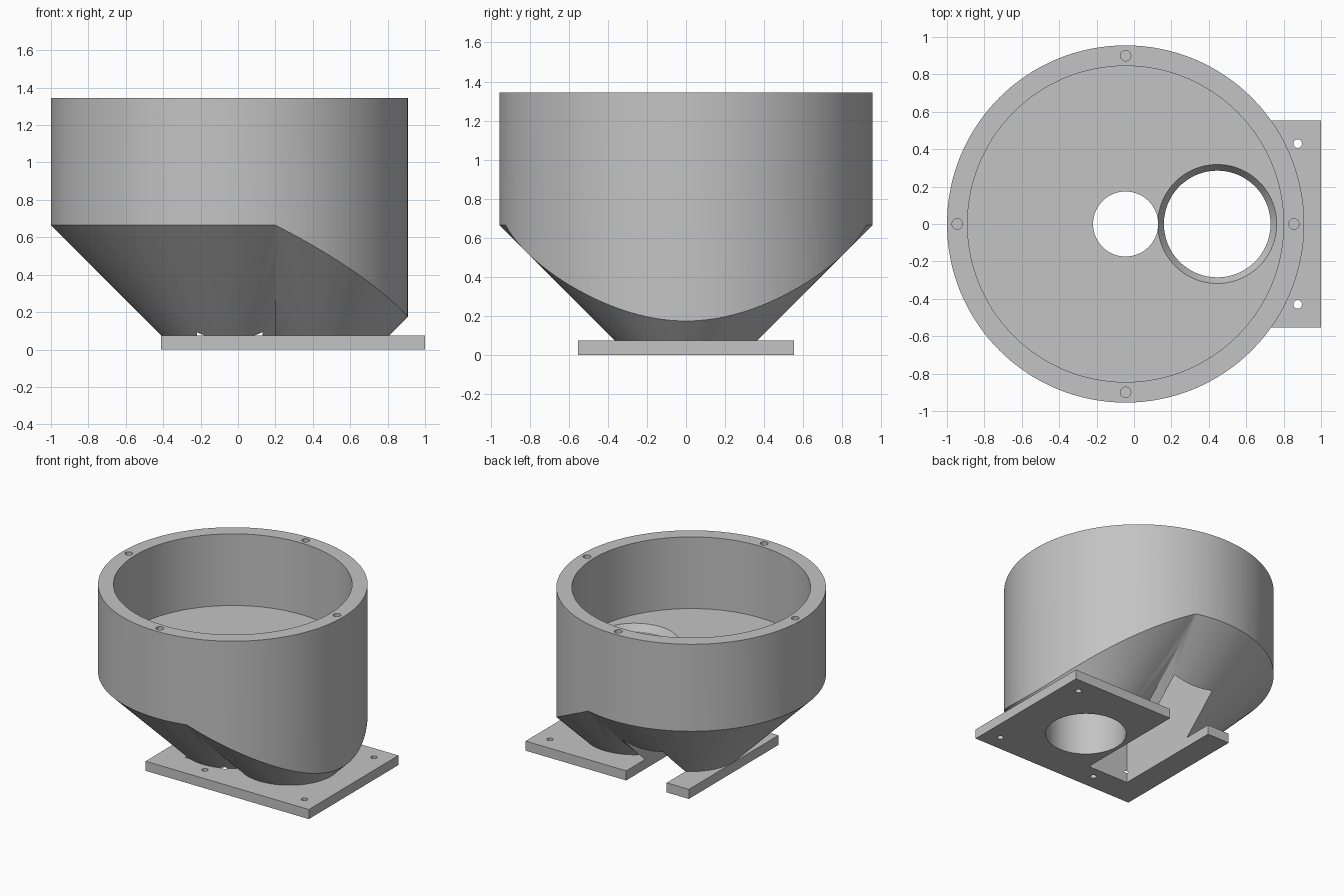
import bpy
import bmesh
from math import radians
from mathutils import Matrix

if "Cube" in bpy.data.objects:
    bpy.data.objects.remove(bpy.data.objects["Cube"], do_unlink=True)

TOP, PLATE, FLOOR = 1.345, 0.075, 0.785
DRUM_X, PORT_X = -0.045, 0.445
FOOT_R = 0.365          # foot radius of both 45 degree cones

grey = bpy.data.materials.new("plain grey")
grey.use_nodes = True
grey.diffuse_color = (0.55, 0.55, 0.55, 1)
grey.node_tree.nodes["Principled BSDF"].inputs["Base Color"].default_value = (0.55, 0.55, 0.55, 1)


def add_object(name, bm):
    mesh = bpy.data.meshes.new(name)
    bm.to_mesh(mesh)
    bm.free()
    mesh.materials.append(grey)
    obj = bpy.data.objects.new(name, mesh)
    bpy.context.collection.objects.link(obj)
    return obj


def frustum(name, x, y, z0, z1, r0, r1=None, sides=128):
    bm = bmesh.new()
    bmesh.ops.create_cone(bm, cap_ends=True, segments=sides, radius1=r0,
                          radius2=r0 if r1 is None else r1, depth=z1 - z0,
                          matrix=Matrix.Translation((x, y, (z0 + z1) / 2)))
    return add_object(name, bm)


def block(name, lo, hi):
    bm = bmesh.new()
    bmesh.ops.create_cube(bm, size=1)
    for v in bm.verts:
        v.co = [a + (c + 0.5) * (b - a) for a, b, c in zip(lo, hi, v.co)]
    return add_object(name, bm)


def combine(target, tool, operation):
    mod = target.modifiers.new(tool.name, 'BOOLEAN')
    mod.operation = operation
    mod.solver = 'EXACT'
    mod.object = tool
    bpy.context.view_layer.objects.active = target
    bpy.ops.object.modifier_apply(modifier=mod.name)
    bpy.data.objects.remove(tool, do_unlink=True)


def cone(name, x):
    z0, z1 = 0.04, 1.5
    return frustum(name, x, 0, z0, z1, FOOT_R + z0 - PLATE, FOOT_R + z1 - PLATE)


# Twin cones trimmed to the round drum, standing on the mounting plate
hopper = cone("hopper_body", DRUM_X)
combine(hopper, cone("port_cone", PORT_X), 'UNION')
combine(hopper, frustum("drum", DRUM_X, 0, 0.02, TOP, 0.955), 'INTERSECT')
combine(hopper, block("base_plate", (-0.412, -0.553, 0), (1, 0.553, PLATE)), 'UNION')

# Bowl, side-opening chute, centre hole and funnel port
cutters = [
    frustum("bowl", DRUM_X, 0, FLOOR, TOP + 0.1, 0.845),
    block("chute", (DRUM_X - 0.175, -0.34, -0.1), (DRUM_X + 0.175, 0.6, 0.68)),
    frustum("centre_hole", DRUM_X, 0, 0.5, FLOOR + 0.1, 0.174, sides=64),
    frustum("port", PORT_X, 0, -0.1, FLOOR + 0.1, 0.285),
    frustum("port_chamfer", PORT_X, 0, FLOOR - 0.05, FLOOR + 0.05, 0.285, 0.351),
]
# Screw holes in the rim and in the plate
for dx, dy in ((0.9, 0), (-0.9, 0), (0, 0.9), (0, -0.9)):
    cutters.append(frustum("rim_hole", DRUM_X + dx, dy, TOP - 0.15, TOP + 0.1, 0.028, sides=32))
for dx, dy in ((0.43, 0.43), (0.43, -0.43), (-0.43, -0.43)):
    cutters.append(frustum("plate_hole", PORT_X + dx, dy, -0.1, PLATE + 0.02, 0.023, sides=32))
for cutter in cutters:
    combine(hopper, cutter, 'DIFFERENCE')

# Smooth round walls, sharp rims
bpy.ops.object.select_all(action='DESELECT')
hopper.select_set(True)
bpy.context.view_layer.objects.active = hopper
bpy.ops.object.shade_smooth_by_angle(angle=radians(25))
